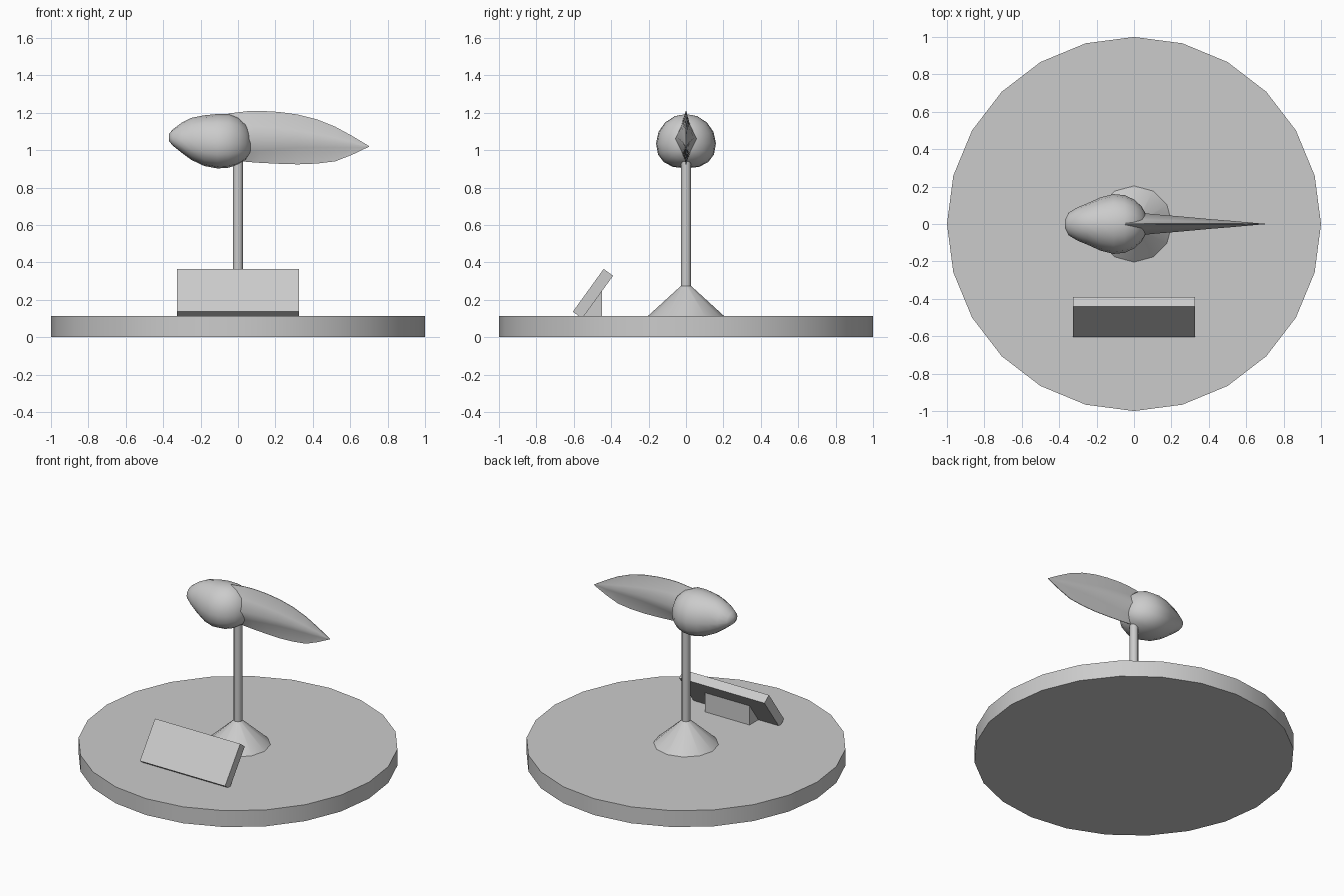
import bpy, bmesh, math

if "Cube" in bpy.data.objects:
    bpy.data.objects.remove(bpy.data.objects["Cube"])

grey = bpy.data.materials.new("plain grey")
grey.diffuse_color = (0.6, 0.6, 0.6, 1)
grey.use_nodes = True
grey.node_tree.nodes["Principled BSDF"].inputs["Base Color"].default_value = grey.diffuse_color


def finish(name, bm, smooth=None):
    """Turn a bmesh into a named object with outward normals."""
    bmesh.ops.recalc_face_normals(bm, faces=bm.faces)
    mesh = bpy.data.meshes.new(name)
    bm.to_mesh(mesh)
    bm.free()
    mesh.materials.append(grey)
    ob = bpy.data.objects.new(name, mesh)
    bpy.context.collection.objects.link(ob)
    if smooth:
        bpy.ops.object.select_all(action='DESELECT')
        ob.select_set(True)
        bpy.context.view_layer.objects.active = ob
        bpy.ops.object.shade_smooth_by_angle(angle=math.radians(smooth))
    return ob


def loft(name, rings, smooth=None):
    """Skin a list of equal-length point rings and cap both ends."""
    bm = bmesh.new()
    rows = [[bm.verts.new(p) for p in ring] for ring in rings]
    n = len(rows[0])
    for a, b in zip(rows, rows[1:]):
        for i in range(n):
            j = (i + 1) % n
            bm.faces.new((a[i], a[j], b[j], b[i]))
    bm.faces.new(rows[0])
    bm.faces.new(rows[-1])
    return finish(name, bm, smooth)


def disc(r, z, n):
    return [(r * math.sin(math.tau * i / n), r * math.cos(math.tau * i / n), z)
            for i in range(n)]


def prism(name, profile, half_width):
    """Extrude a (y, z) profile along x."""
    return loft(name, [[(x, y, z) for y, z in profile]
                       for x in (-half_width, half_width)])


# Stand
loft("base", [disc(1, 0, 24), disc(1, 0.113, 24)], 35)
loft("cone_foot", [disc(0.207, 0.11, 12), disc(0.026, 0.275, 12)], 35)
loft("post", [disc(0.027, 0.2, 12), disc(0.027, 0.96, 12)], 35)

# Tilted plaque and its wedge support
prism("plaque", [(-0.605, 0.136), (-0.44, 0.365), (-0.39, 0.328), (-0.555, 0.1)], 0.325)
prism("plaque_support", [(-0.56, 0.11), (-0.45, 0.25), (-0.45, 0.11)], 0.17)

# Head and body: x, middle z, top z, bottom z, half width
body = [(-0.37, 1.065, 1.085, 1.05, 0.018), (-0.35, 1.06, 1.11, 1.025, 0.06),
        (-0.30, 1.05, 1.147, 0.985, 0.09), (-0.25, 1.045, 1.172, 0.948, 0.11),
        (-0.18, 1.04, 1.186, 0.915, 0.142), (-0.11, 1.035, 1.193, 0.902, 0.16),
        (-0.05, 1.035, 1.193, 0.906, 0.154), (0.0, 1.035, 1.175, 0.922, 0.131),
        (0.04, 1.035, 1.14, 0.948, 0.095), (0.065, 1.035, 1.09, 0.985, 0.05),
        (0.072, 1.035, 1.05, 1.02, 0.015)]


def body_ring(x, zc, top, bottom, w, n=16):
    ring = []
    for i in range(n):
        a = math.tau * i / n
        c, s = math.cos(a), math.sin(a)
        if s < 0:  # fuller underside
            s = -abs(s) ** 0.85
            c = math.copysign(abs(c) ** 0.85, c)
        ring.append((x, w * c, zc + s * (top - zc if s > 0 else zc - bottom)))
    return ring


loft("body", [body_ring(*r) for r in body], 60)

# Tail: x, fin top, muscle middle z, muscle half height, muscle half width, fin bottom
tail = [(-0.05, 1.196, 1.06, 0.07, 0.07, 0.95), (0.05, 1.208, 1.06, 0.07, 0.058, 0.937),
        (0.12, 1.21, 1.062, 0.065, 0.051, 0.932), (0.22, 1.204, 1.062, 0.056, 0.043, 0.927),
        (0.32, 1.19, 1.058, 0.046, 0.034, 0.924), (0.42, 1.165, 1.05, 0.036, 0.025, 0.928),
        (0.52, 1.125, 1.04, 0.026, 0.017, 0.94), (0.61, 1.076, 1.03, 0.016, 0.009, 0.975),
        (0.70, 1.022, 1.02, 0.001, 0.001, 1.018)]


def tail_ring(x, top, zc, h, w, bottom):
    side = [(0.002, top), (w * 0.4, zc + h), (w, zc), (w * 0.4, zc - h), (0.002, bottom)]
    return [(x, y, z) for y, z in side] + [(x, -y, z) for y, z in reversed(side)]


loft("tail", [tail_ring(*t) for t in tail], 60)
